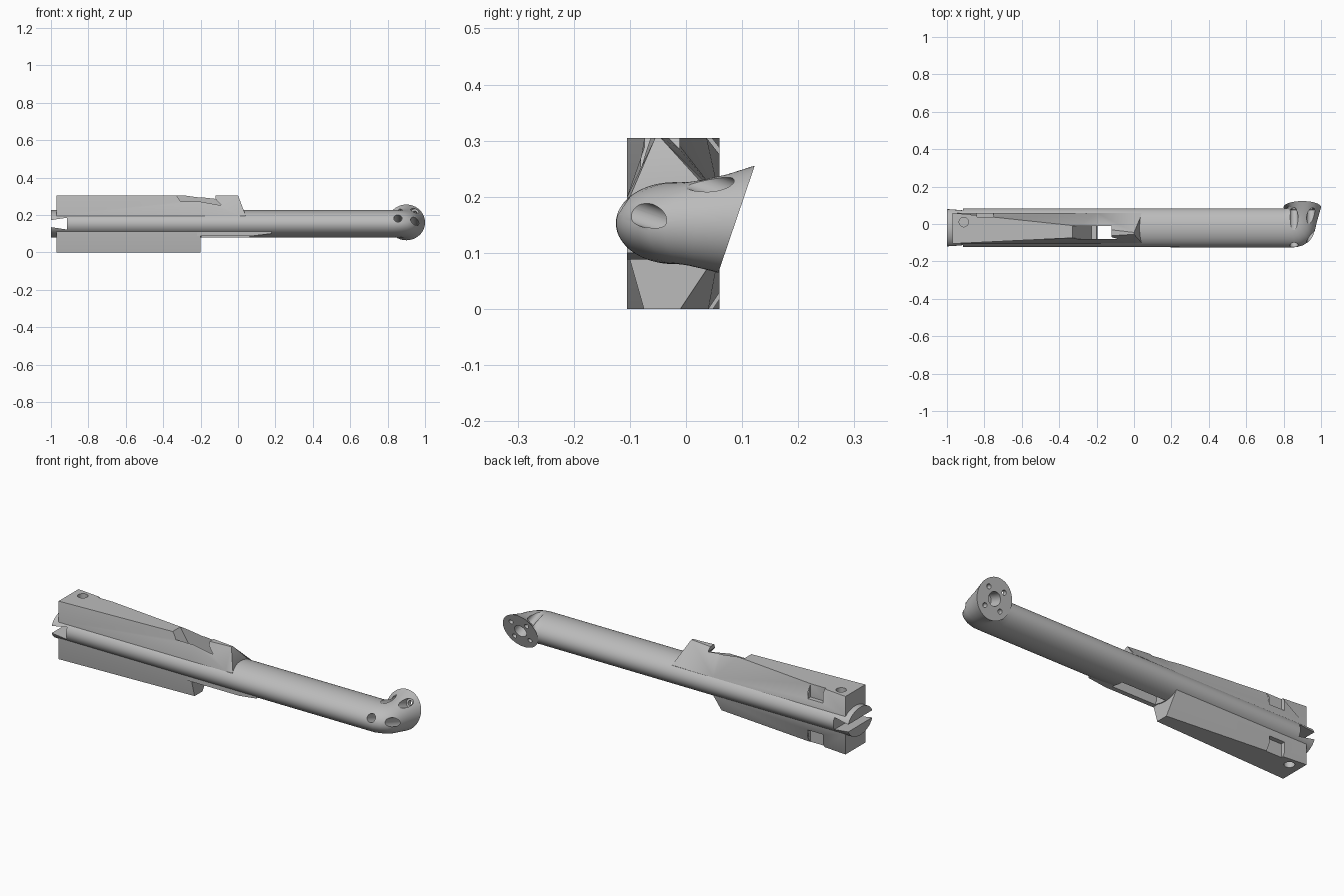
import bpy, bmesh, math
from mathutils import Vector

if "Cube" in bpy.data.objects:
    bpy.data.objects.remove(bpy.data.objects["Cube"])

grey = bpy.data.materials.new("mid_grey")
grey.use_nodes = True
grey.diffuse_color = (0.5, 0.5, 0.5, 1)
grey.node_tree.nodes["Principled BSDF"].inputs["Base Color"].default_value = (0.5, 0.5, 0.5, 1)

HEIGHT = 0.305
AXIS_Y, AXIS_Z = -0.02, 0.153


def loft(name, rings):
    """Skin a list of equal-length point rings and cap both ends."""
    bm = bmesh.new()
    loops = [[bm.verts.new(p) for p in ring] for ring in rings]
    n = len(loops[0])
    for a, b in zip(loops, loops[1:]):
        for i in range(n):
            j = (i + 1) % n
            bm.faces.new((a[i], a[j], b[j], b[i]))
    bm.faces.new(loops[0])
    bm.faces.new(loops[-1])
    bmesh.ops.recalc_face_normals(bm, faces=bm.faces)
    mesh = bpy.data.meshes.new(name)
    bm.to_mesh(mesh)
    bm.free()
    mesh.materials.append(grey)
    obj = bpy.data.objects.new(name, mesh)
    bpy.context.collection.objects.link(obj)
    return obj


def prism(name, profile, y0, y1):
    """Extrude an xz profile along y."""
    return loft(name, [[(x, y, z) for x, z in profile] for y in (y0, y1)])


def box(name, x0, x1, y0, y1, z0, z1):
    return prism(name, [(x0, z0), (x1, z0), (x1, z1), (x0, z1)], y0, y1)


def rod(name, start, end, r, n=32):
    start, end = Vector(start), Vector(end)
    axis = (end - start).normalized()
    side = axis.orthogonal().normalized()
    up = axis.cross(side)
    angles = [2 * math.pi * i / n for i in range(n)]
    return loft(name, [[c + (side * math.cos(a) + up * math.sin(a)) * r for a in angles]
                       for c in (start, end)])


def cut(objects, cutter):
    for obj in objects:
        mod = obj.modifiers.new("cut", "BOOLEAN")
        mod.operation = "DIFFERENCE"
        mod.solver = "EXACT"
        mod.object = cutter
        bpy.context.view_layer.objects.active = obj
        bpy.ops.object.modifier_apply(modifier=mod.name)
    bpy.data.objects.remove(cutter)


# Oval tube sweeping through an elbow into a round tilted flange
def oval(inner, outer, tilt=0.0, h=0.073, z=AXIS_Z, n=64):
    a, b = Vector((*inner, z)), Vector((*outer, z))
    mid, half, up = (a + b) / 2, (b - a) / 2, Vector((0, tilt, h))
    return [mid + half * math.cos(2 * math.pi * i / n) + up * math.sin(2 * math.pi * i / n)
            for i in range(n)]


tube = loft("tube_arm", [
    oval((-1, 0.083), (-1, -0.123)),
    oval((0.78, 0.083), (0.83, -0.125)),
    oval((0.795, 0.082), (0.87, -0.124)),
    oval((0.805, 0.082), (0.905, -0.113)),
    oval((0.813, 0.082), (0.935, -0.094), 0.004, 0.073),
    oval((0.817, 0.083), (0.955, -0.068), 0.008, 0.074),
    oval((0.819, 0.084), (0.967, -0.035), 0.014, 0.077, 0.154),
    oval((0.817, 0.085), (0.98, 0.02), 0.023, 0.084, 0.156),
    oval((0.80, 0.09), (1.0, 0.09), 0.0325, 0.0955, 0.16),
])


# Tapering fins above and below the tube
def fin_ring(x, front, back, top, flip):
    pts = [(-0.105, 0.155), (-0.105, min(0.2, top)), (front, top),
           (back, top), (0.06, min(0.2, top)), (0.06, 0.155)]
    return [(x, y, HEIGHT - z if flip else z) for y, z in pts]


upper = loft("upper_fin", [
    fin_ring(-0.97, -0.105, 0.06, HEIGHT, False),
    fin_ring(-0.2, -0.068, -0.022, HEIGHT, False),
    fin_ring(0.0, -0.055, -0.045, HEIGHT, False),
    fin_ring(0.04, -0.1, 0.05, 0.2, False),
])
lower = loft("lower_fin", [
    fin_ring(-0.97, -0.105, 0.06, HEIGHT, True),
    fin_ring(-0.2, -0.075, -0.01, HEIGHT, True),
])
rail = prism("lower_rail", [(-0.22, 0.088), (0.08, 0.088), (0.18, 0.1),
                            (0.18, 0.13), (-0.22, 0.13)], -0.105, -0.01)

# Dovetail slot in the tail, leaving two prongs
cut([tube, upper, lower], prism("dovetail", [(-1.05, 0.142), (-0.915, 0.122),
                                             (-0.915, 0.185), (-1.05, 0.165)], -0.3, 0.3))

# Slanted passage through fin, tube and rail
cut([tube, upper, rail], prism("passage", [
    (-0.39, 0.4), (-0.195, 0.1), (-0.195, -0.05), (0.08, -0.05),
    (0.06, 0.09), (-0.12, 0.285), (-0.12, 0.4)], -0.08, -0.012))

# Screw hole and rear pocket in each fin
for fin, z0, z1 in ((upper, 0.235, 0.35), (lower, -0.05, 0.07)):
    cut([fin], rod("screw_hole", (-0.91, 0.01, z0), (-0.91, 0.01, z1), 0.025))
    cut([fin], box("pocket", -0.84, -0.75, 0.037, 0.2, z0, z1))

# Flange bore, bolt holes and their access counterbores
normal = Vector((0, 0.947, -0.322))
slope = Vector((0, 0.322, 0.947))
center = Vector((0.9, 0.09, 0.16))
cut([tube], rod("bore", center + normal * 0.05, center - normal * 0.07, 0.034))
for sx in (-1, 1):
    for sz in (-1, 1):
        bolt = center + Vector((0.045 * sx, 0, 0)) + slope * 0.045 * sz
        cut([tube], rod("counterbore", bolt - normal * 0.025, bolt - normal * 0.35, 0.022))
        cut([tube], rod("bolt_hole", bolt + normal * 0.05, bolt - normal * 0.04, 0.012, 20))

# Smooth round surfaces, crisp edges
bpy.ops.object.select_all(action="DESELECT")
for obj in (tube, upper, lower, rail):
    obj.select_set(True)
bpy.context.view_layer.objects.active = tube
bpy.ops.object.shade_smooth_by_angle(angle=math.radians(25))
